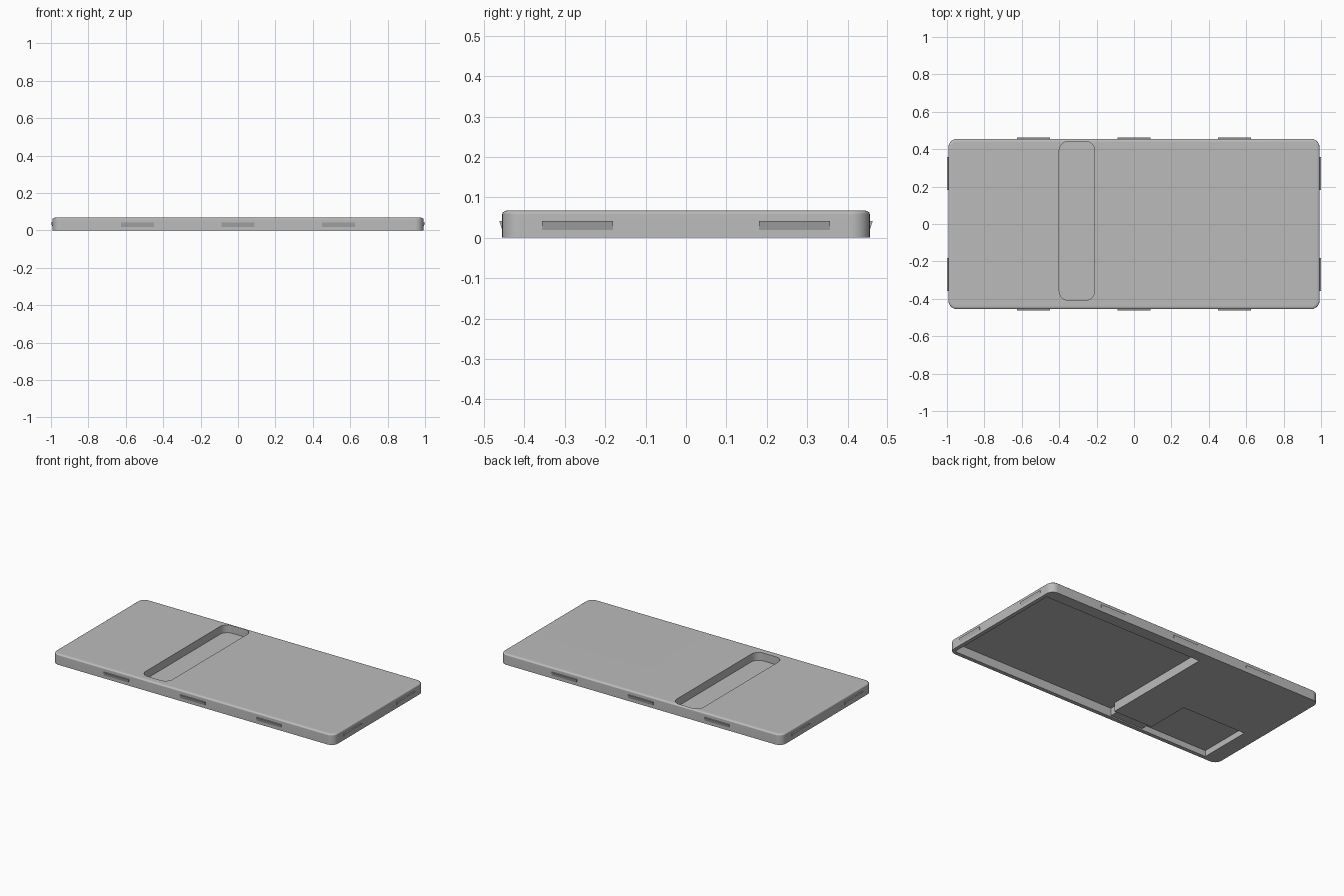
import bpy, bmesh, math

cube = bpy.data.objects.get("Cube")
if cube:
    bpy.data.objects.remove(cube, do_unlink=True)

grey = bpy.data.materials.new("matte_grey")
grey.use_nodes = True
GREY = (0.5, 0.5, 0.5, 1)
grey.diffuse_color = GREY
grey.node_tree.nodes["Principled BSDF"].inputs["Base Color"].default_value = GREY


def outline(x0, x1, y0, y1, r, steps=8):
    """Counter-clockwise rounded rectangle; a zero radius gives square corners."""
    if r == 0:
        return [(x0, y0), (x1, y0), (x1, y1), (x0, y1)]
    corners = [(x1 - r, y1 - r), (x0 + r, y1 - r), (x0 + r, y0 + r), (x1 - r, y0 + r)]
    pts = []
    for i, (cx, cy) in enumerate(corners):
        for k in range(steps + 1):
            a = math.pi / 2 * (i + k / steps)
            pts.append((cx + r * math.cos(a), cy + r * math.sin(a)))
    return pts


def loft(name, rings):
    """Closed solid through stacked (outline, height) rings."""
    bm = bmesh.new()
    loops = [[bm.verts.new((x, y, z)) for x, y in pts] for pts, z in rings]
    n = len(loops[0])
    for low, high in zip(loops, loops[1:]):
        for i in range(n):
            j = (i + 1) % n
            bm.faces.new((low[i], low[j], high[j], high[i]))
    bm.faces.new(loops[0][::-1])
    bm.faces.new(loops[-1])
    return finish(name, bm)


def finish(name, bm):
    bmesh.ops.recalc_face_normals(bm, faces=bm.faces)
    mesh = bpy.data.meshes.new(name)
    bm.to_mesh(mesh)
    bm.free()
    mesh.materials.append(grey)
    obj = bpy.data.objects.new(name, mesh)
    bpy.context.collection.objects.link(obj)
    return obj


def select(obj):
    bpy.ops.object.select_all(action='DESELECT')
    obj.select_set(True)
    bpy.context.view_layer.objects.active = obj


def cut(body, name, x0, x1, y0, y1, z0, z1, r=0):
    cutter = loft(name, [(outline(x0, x1, y0, y1, r), z) for z in (z0, z1)])
    cutter.hide_render = True
    mod = body.modifiers.new(name, 'BOOLEAN')
    mod.operation = 'DIFFERENCE'
    mod.solver = 'EXACT'
    mod.object = cutter
    select(body)
    bpy.ops.object.modifier_apply(modifier=mod.name)
    bpy.data.objects.remove(cutter, do_unlink=True)


# Cover plate with a softly rounded top rim
HX, HY, TOP = 0.992, 0.455, 0.068
RIM_W, RIM_H, RADIUS = 0.018, 0.009, 0.045
rings = [(outline(-HX, HX, -HY, HY, RADIUS), 0)]
for k in range(5):
    a = math.pi / 2 * k / 4
    d = RIM_W * (1 - math.cos(a))
    rings.append((outline(-HX + d, HX - d, -HY + d, HY - d, RADIUS - d),
                  TOP - RIM_H + RIM_H * math.sin(a)))
cover = loft("cover_plate", rings)

# Finger slot in the top
cut(cover, "finger_slot", -0.40, -0.21, -0.408, 0.442, 0.018, 0.2, 0.05)

# Recesses in the underside, joined by a channel that thins below the slot
cut(cover, "large_recess", -0.165, 0.967, -0.43, 0.38, -0.1, 0.056)
cut(cover, "small_recess", -0.89, -0.44, -0.43, -0.085, -0.1, 0.038)
cut(cover, "shallow_channel", -0.46, -0.15, -0.43, -0.37, -0.1, 0.008)
cut(cover, "channel_inlet", -0.19, -0.15, -0.43, -0.37, -0.1, 0.056)
cut(cover, "channel_outlet", -0.46, -0.42, -0.43, -0.37, -0.1, 0.038)

select(cover)
bpy.ops.object.shade_smooth_by_angle(angle=math.radians(35))
weighted = cover.modifiers.new("even_shading", 'WEIGHTED_NORMAL')
weighted.keep_sharp = True


# Wedge-shaped snap catches: flat ledge above, tapering to the wall below
def catch(name, centre, wall, reach, angle):
    bm = bmesh.new()
    profile = [(wall - 0.01, 0.041), (wall + reach, 0.041),
               (wall, 0.019), (wall - 0.01, 0.019)]
    ends = [[bm.verts.new((s, -d, z)) for d, z in profile]
            for s in (centre - 0.088, centre + 0.088)]
    for i in range(4):
        j = (i + 1) % 4
        bm.faces.new((ends[0][i], ends[0][j], ends[1][j], ends[1][i]))
    for end in ends:
        bm.faces.new(end)
    obj = finish(name, bm)
    obj.rotation_euler.z = angle


for side, angle in (("front", 0), ("back", math.pi)):
    for i, c in enumerate((-0.538, 0, 0.538)):
        catch(f"{side}_catch_{i + 1}", c, HY, 0.007, angle)
for side, angle in (("left", math.pi / 2), ("right", -math.pi / 2)):
    for i, c in enumerate((-0.269, 0.269)):
        catch(f"{side}_catch_{i + 1}", c, HX, 0.008, angle)
